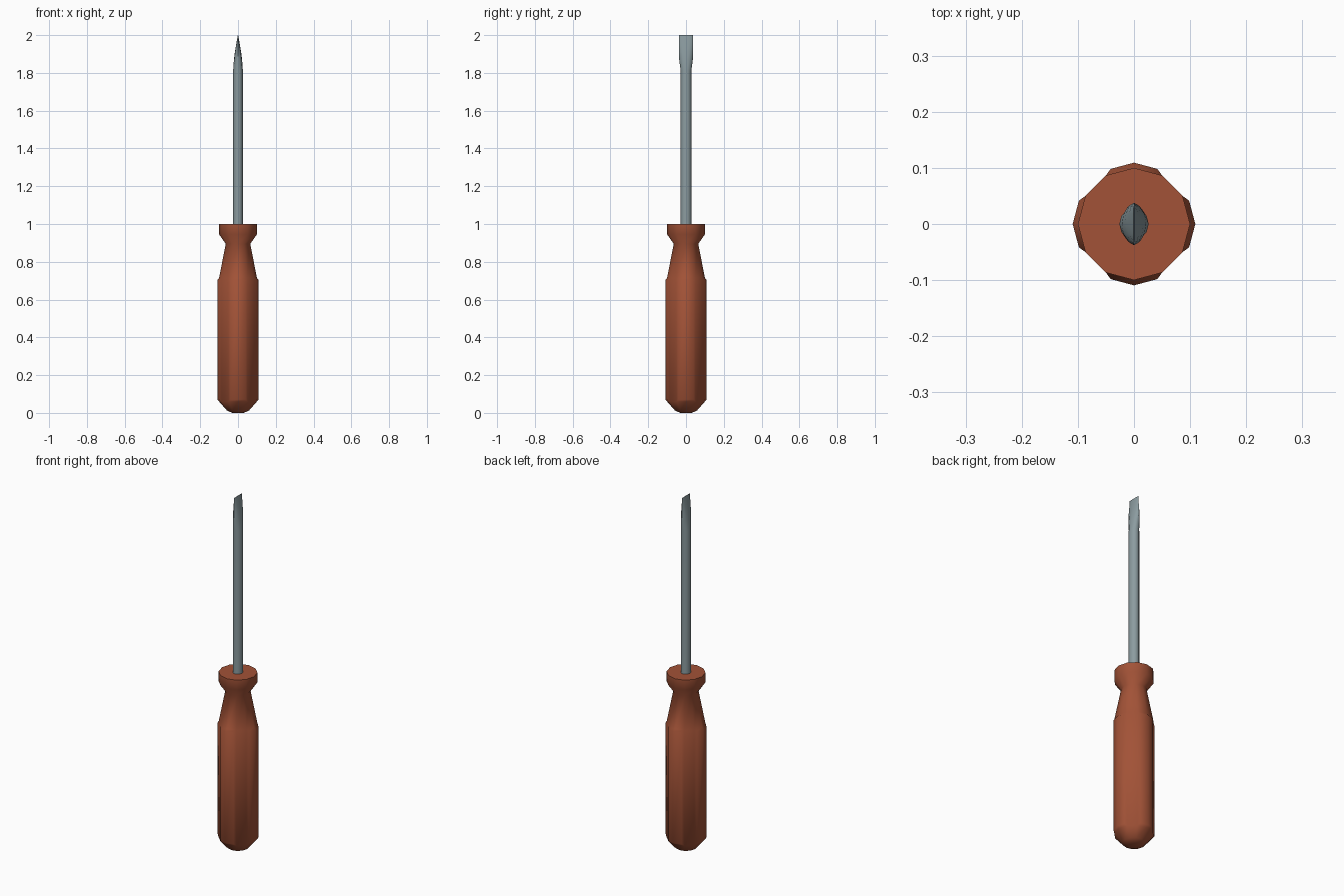
import bpy, bmesh, math

if "Cube" in bpy.data.objects:
    bpy.data.objects.remove(bpy.data.objects["Cube"])


def material(name, rgb):
    m = bpy.data.materials.new(name)
    m.diffuse_color = (*rgb, 1)
    m.use_nodes = True
    m.node_tree.nodes["Principled BSDF"].inputs["Base Color"].default_value = m.diffuse_color
    return m


def loft(bm, sections, sides):
    """Sections are (z, x radius, y radius); returns side faces per band."""
    rings = []
    for z, rx, ry in sections:
        rings.append([bm.verts.new((rx * math.cos(2 * math.pi * i / sides),
                                    ry * math.sin(2 * math.pi * i / sides), z))
                      for i in range(sides)])
    bands = []
    for a, b in zip(rings, rings[1:]):
        bands.append([bm.faces.new((a[i], a[(i + 1) % sides], b[(i + 1) % sides], b[i]))
                      for i in range(sides)])
    bm.faces.new(rings[0][::-1])
    bm.faces.new(rings[-1])
    bm.normal_update()
    return bands


def finish(bm, name, mat, angle):
    me = bpy.data.meshes.new(name)
    bm.to_mesh(me)
    bm.free()
    ob = bpy.data.objects.new(name, me)
    bpy.context.collection.objects.link(ob)
    me.materials.append(mat)
    bpy.ops.object.select_all(action='DESELECT')
    bpy.context.view_layer.objects.active = ob
    ob.select_set(True)
    bpy.ops.object.shade_smooth_by_angle(angle=math.radians(angle))
    return ob


brown = material("red_brown_plastic", (0.36, 0.085, 0.038))
steel = material("grey_steel", (0.26, 0.33, 0.35))

# Handle: twelve-sided turned body with flared collar
bm = bmesh.new()
profile = [(0.0, 0.03), (0.012, 0.058), (0.06, 0.1), (0.715, 0.1),
           (0.895, 0.065), (0.945, 0.1), (1.0, 0.1)]
bands = loft(bm, [(z, r, r) for z, r in profile], 12)
# Four raised grip panels, each two faces wide, leaving the diagonals flat
panels = [f for i, f in enumerate(bands[2]) if i % 3 != 1]
bmesh.ops.inset_region(bm, faces=panels, thickness=0.011, depth=0.009,
                       use_even_offset=True, use_boundary=True)
finish(bm, "handle", brown, 48)

# Shaft flaring to a flat wedge blade
bm = bmesh.new()
loft(bm, [(0.97, 0.026, 0.028), (1.81, 0.026, 0.028), (1.87, 0.0215, 0.036),
          (1.91, 0.0165, 0.038), (1.95, 0.010, 0.037), (2.0, 0.0008, 0.036)], 12)
finish(bm, "shaft_and_blade", steel, 40)
